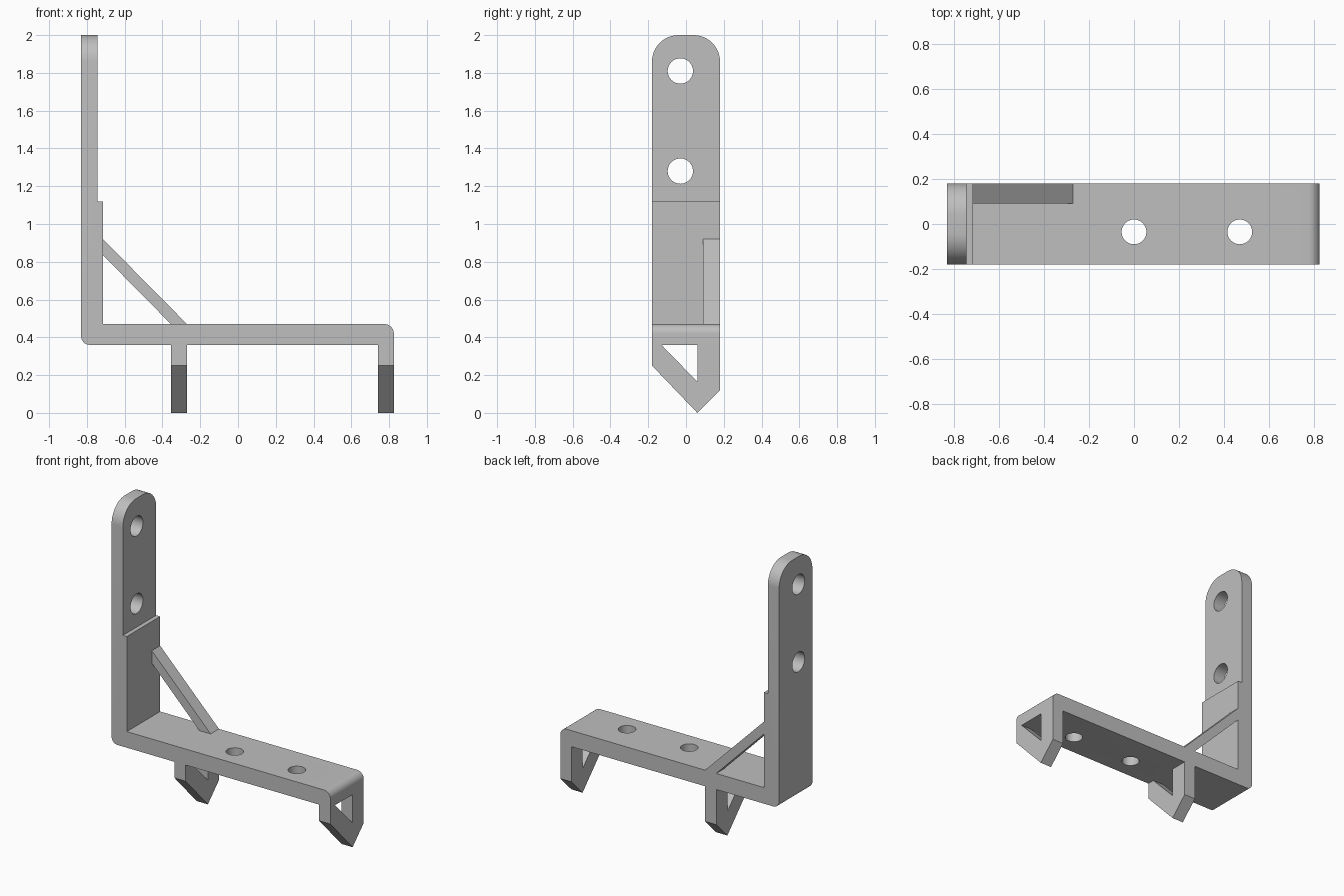
import bpy, bmesh, math
from mathutils import Matrix, Vector

cube = bpy.data.objects.get("Cube")
if cube:
    bpy.data.objects.remove(cube, do_unlink=True)

grey = bpy.data.materials.new("plain grey")
grey.use_nodes = True
colour = (0.52, 0.52, 0.52, 1)
grey.diffuse_color = colour
grey.node_tree.nodes["Principled BSDF"].inputs["Base Color"].default_value = colour

W = 0.18                    # half width of the bracket
BASE, TOP = 0.36, 0.47      # underside and top of the horizontal arm


def finish(name, bm):
    bmesh.ops.recalc_face_normals(bm, faces=bm.faces)
    mesh = bpy.data.meshes.new(name)
    bm.to_mesh(mesh)
    bm.free()
    mesh.materials.append(grey)
    obj = bpy.data.objects.new(name, mesh)
    bpy.context.collection.objects.link(obj)
    return obj


def extrude(points, axis, start, end):
    """Prism from a 2D profile: (x, z) along Y or (y, z) along X."""
    bm = bmesh.new()
    place = (lambda a, b: (start, a, b)) if axis == "X" else (lambda a, b: (a, start, b))
    face = bm.faces.new([bm.verts.new(place(a, b)) for a, b in points])
    moved = bmesh.ops.extrude_face_region(bm, geom=[face])["geom"]
    step = Vector((1, 0, 0)) if axis == "X" else Vector((0, 1, 0))
    bmesh.ops.translate(bm, vec=step * (end - start),
                        verts=[v for v in moved if isinstance(v, bmesh.types.BMVert)])
    return bm


def round_edges(bm, test, radius):
    edges = [e for e in bm.edges if all(test(v.co) for v in e.verts)]
    bmesh.ops.bevel(bm, geom=edges, offset=radius, segments=12, profile=0.5, affect="EDGES")


# L-shaped bracket with a thickened lower upright
bm = extrude([(-0.83, BASE), (0.825, BASE), (0.825, TOP), (-0.715, TOP),
              (-0.715, 1.12), (-0.745, 1.12), (-0.745, 2), (-0.83, 2)], "Y", -W, W)
for side in (-W, W):
    round_edges(bm, lambda c: c.z > 1.99 and abs(c.y - side) < 0.001, 0.14)
round_edges(bm, lambda c: c.x > 0.82 and c.z > TOP - 0.001, 0.05)
round_edges(bm, lambda c: c.x < -0.82 and c.z < BASE + 0.001, 0.045)
bracket = finish("bracket", bm)

# Screw holes: two through the upright, two through the arm
bm = bmesh.new()
quarter_turn = Matrix.Rotation(math.pi / 2, 4, "Y")
holes = [(Matrix.Translation((-0.79, -0.03, z)) @ quarter_turn, 0.067) for z in (1.28, 1.81)]
holes += [(Matrix.Translation((x, -0.035, 0.41)), 0.055) for x in (0, 0.47)]
for matrix, radius in holes:
    bmesh.ops.create_cone(bm, cap_ends=True, segments=40, radius1=radius,
                          radius2=radius, depth=0.4, matrix=matrix)
cutter = finish("hole_cutter", bm)
cutter.hide_render = True
cutter.hide_viewport = True
cut = bracket.modifiers.new("holes", "BOOLEAN")
cut.operation = "DIFFERENCE"
cut.solver = "EXACT"
cut.object = cutter

# Diagonal brace along the back edge
finish("brace", extrude([(-0.715, 0.92), (-0.715, 0.835), (-0.355, TOP), (-0.27, TOP)],
                        "Y", 0.09, W))

# Pointed hooks with a triangular opening below the arm
hook = [(-W, BASE), (-W, 0.25), (0.06, 0), (W, 0.12), (W, BASE),
        (0.06, BASE), (0.06, 0.165), (-0.13, BASE)]
for name, x in (("middle_hook", -0.355), ("end_hook", 0.74)):
    finish(name, extrude(hook, "X", x, x + 0.085))

# Smooth the rounded parts, keeping the corners sharp
bpy.ops.object.select_all(action="DESELECT")
bracket.select_set(True)
bpy.context.view_layer.objects.active = bracket
bpy.ops.object.modifier_apply(modifier=cut.name)
bpy.ops.object.shade_smooth_by_angle(angle=math.radians(30))
bpy.data.objects.remove(cutter, do_unlink=True)
